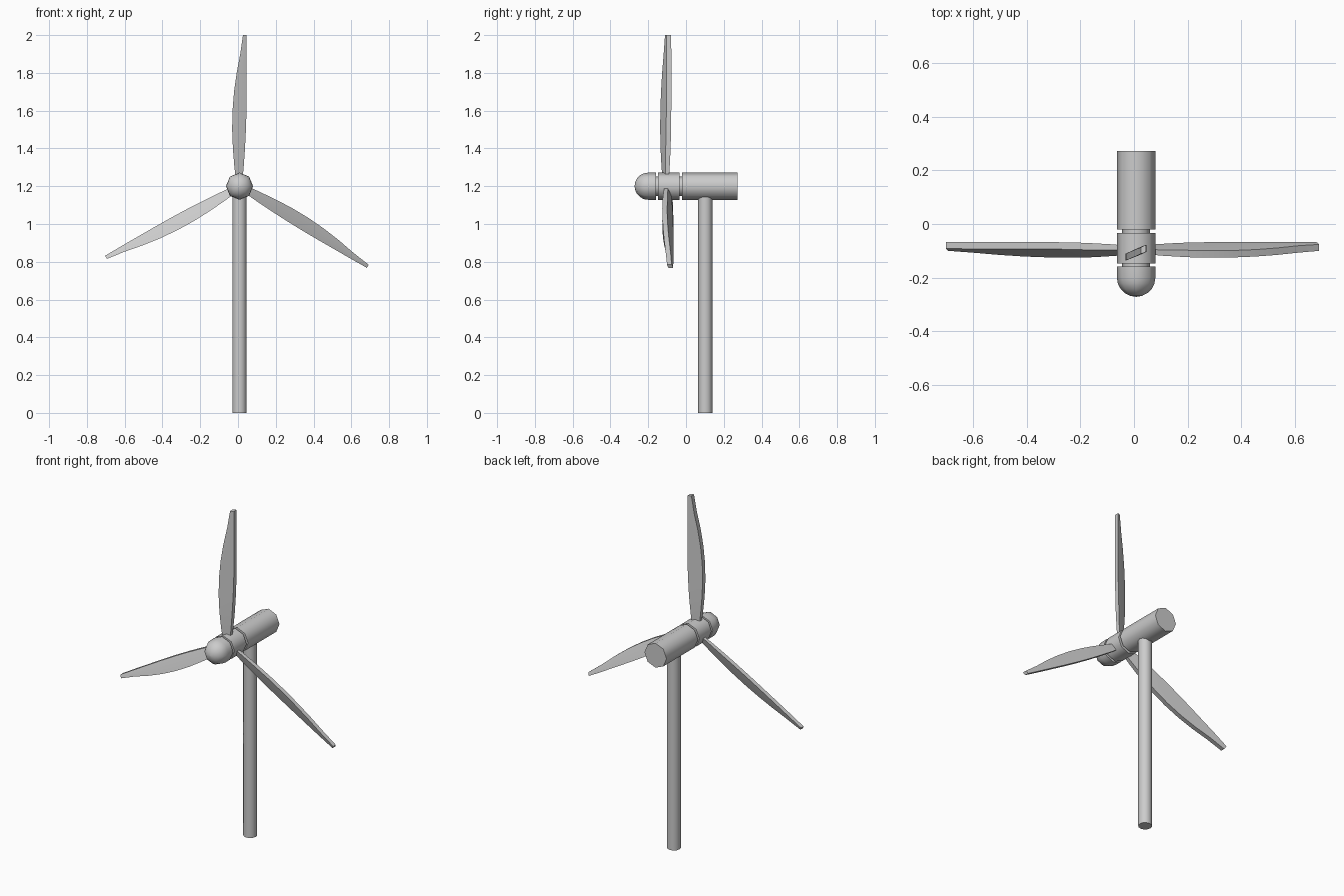
import bpy, bmesh, math
from mathutils import Matrix, Vector

if "Cube" in bpy.data.objects:
    bpy.data.objects.remove(bpy.data.objects["Cube"])

CX, CZ = 0.008, 1.2      # rotor axis
HUB_R, SIDES = 0.072, 8


def make_object(name, bm):
    bmesh.ops.recalc_face_normals(bm, faces=bm.faces)
    me = bpy.data.meshes.new(name)
    bm.to_mesh(me)
    bm.free()
    ob = bpy.data.objects.new(name, me)
    bpy.context.collection.objects.link(ob)
    bpy.context.view_layer.objects.active = ob
    bpy.ops.object.select_all(action='DESELECT')
    ob.select_set(True)
    bpy.ops.object.shade_smooth_by_angle(angle=math.radians(50))
    return ob


def loft(name, rings):
    """Skin a list of equal-length point rings and cap both ends."""
    bm = bmesh.new()
    loops = [[bm.verts.new(p) for p in ring] for ring in rings]
    n = len(loops[0])
    for a, b in zip(loops, loops[1:]):
        for i in range(n):
            j = (i + 1) % n
            bm.faces.new((a[i], a[j], b[j], b[i]))
    bm.faces.new(loops[0])
    bm.faces.new(loops[-1])
    return make_object(name, bm)


def lathe_y(name, profile):
    """Turned part along the rotor axis; profile is (y, radius)."""
    angles = [2 * math.pi * i / SIDES for i in range(SIDES)]
    return loft(name, [[(CX + r * math.cos(a), y, CZ + r * math.sin(a))
                        for a in angles] for y, r in profile])


# Nacelle, hub ring, connecting shaft and domed nose
lathe_y("nacelle", [(-0.02, HUB_R), (0.273, HUB_R)])
lathe_y("hub_ring", [(-0.147, HUB_R), (-0.034, HUB_R)])
lathe_y("shaft", [(-0.17, 0.052), (-0.01, 0.052)])
dome = [(-0.2 - HUB_R * math.sin(t), HUB_R * math.cos(t))
        for t in (math.radians(d) for d in (0, 18, 36, 54, 72, 88))]
lathe_y("nose", [(-0.159, HUB_R)] + dome)

# Tower
ring = [(0.0375 * math.cos(2 * math.pi * i / 12), 0.0375 * math.sin(2 * math.pi * i / 12))
        for i in range(12)]
loft("tower", [[(CX + x, 0.102 + y, z) for x, y in ring] for z in (0, 0.6, 1.17)])

# Blades: height, leading x, trailing x, half thickness
stations = [
    (1.24, -0.012, 0.024, 0.009), (1.3, -0.019, 0.03, 0.011),
    (1.4, -0.027, 0.037, 0.013), (1.5, -0.031, 0.042, 0.013),
    (1.6, -0.029, 0.045, 0.013), (1.7, -0.021, 0.046, 0.013),
    (1.8, -0.007, 0.046, 0.013), (1.9, 0.012, 0.046, 0.013),
    (2.0, 0.026, 0.045, 0.012)]
for k, (name, y0) in enumerate((("blade_top", -0.107), ("blade_right", -0.096),
                                ("blade_left", -0.096))):
    turn = Matrix.Rotation(math.radians(120 * k), 4, 'Y')
    rings = []
    for z, lead, trail, t in stations:
        pts = []
        for f, s in ((0, -1), (0.5, -1.1), (1, -1), (1, 1), (0.5, 1.1), (0, 1)):
            x = lead + f * (trail - lead) - CX
            pts.append(turn @ Vector((x, 0.43 * x + s * t, z - CZ)) + Vector((CX, y0, CZ)))
        rings.append(pts)
    loft(name, rings)
